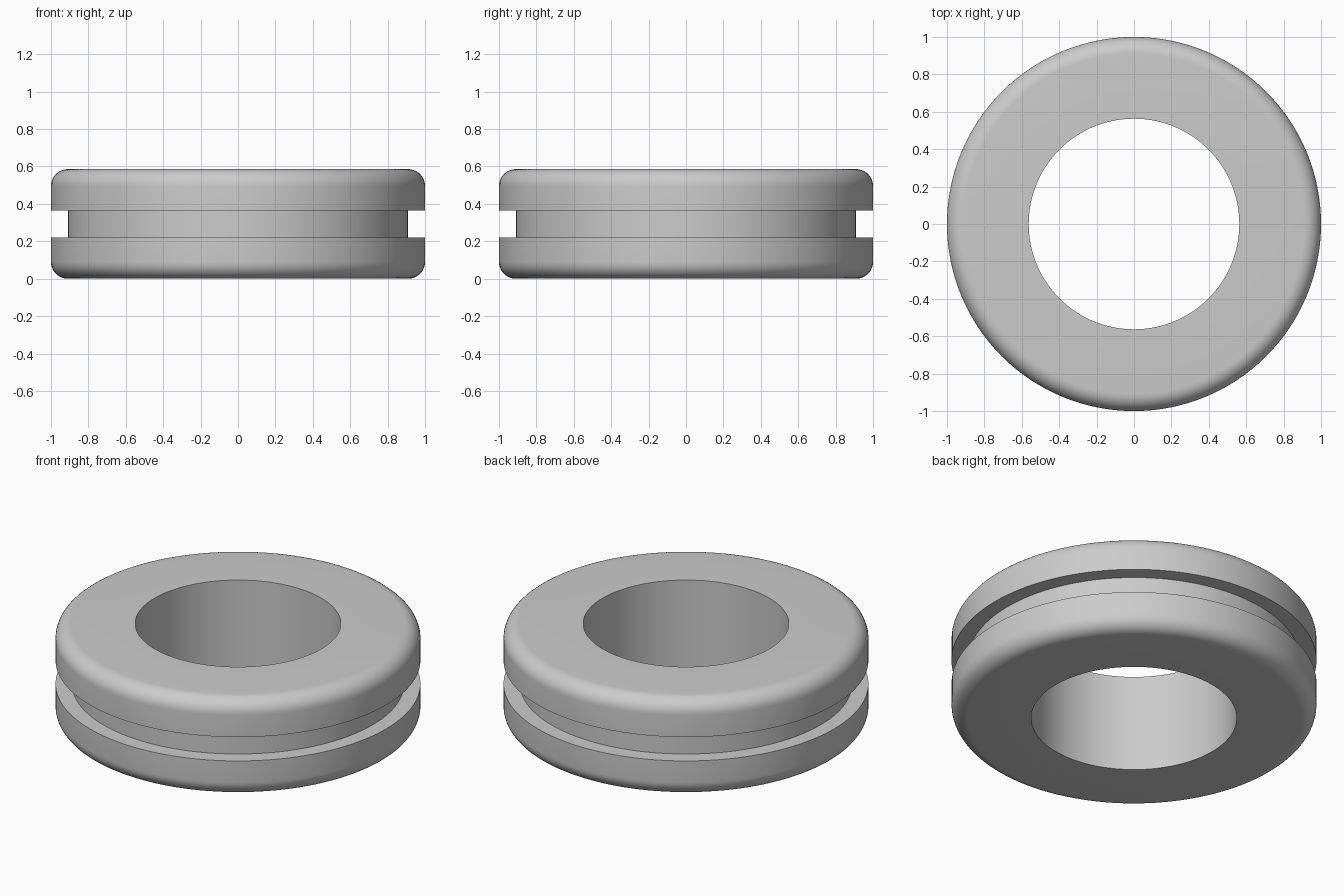
import bpy
import bmesh
from math import cos, sin, pi, radians

# Remove the default cube
cube = bpy.data.objects.get("Cube")
if cube:
    bpy.data.objects.remove(cube, do_unlink=True)

HEIGHT = 0.586
OUTER, GROOVE, BORE = 1.0, 0.91, 0.563
GROOVE_HALF = 0.072
FILLET = 0.09
SEGMENTS, FILLET_STEPS = 128, 10

# Rubber material
rubber = bpy.data.materials.new("grey rubber")
rubber.use_nodes = True
colour = (0.6, 0.6, 0.6, 1)
rubber.diffuse_color = colour
rubber.node_tree.nodes["Principled BSDF"].inputs["Base Color"].default_value = colour

# Upper half of the section: groove floor, groove wall, rim, rounded edge, top, bore
mid = HEIGHT / 2
upper = [(GROOVE, GROOVE_HALF), (OUTER, GROOVE_HALF)]
for i in range(FILLET_STEPS + 1):
    a = pi / 2 * i / FILLET_STEPS
    upper.append((OUTER - FILLET + FILLET * cos(a), mid - FILLET + FILLET * sin(a)))
upper.append((BORE, mid))

# Mirror it into a closed section
section = upper + [(r, -z) for r, z in reversed(upper)]

# Revolve the section around z
bm = bmesh.new()
rings = []
for s in range(SEGMENTS):
    t = 2 * pi * s / SEGMENTS
    rings.append([bm.verts.new((r * cos(t), r * sin(t), mid + z)) for r, z in section])
count = len(section)
for s in range(SEGMENTS):
    a, b = rings[s], rings[(s + 1) % SEGMENTS]
    for i in range(count):
        j = (i + 1) % count
        bm.faces.new((a[i], b[i], b[j], a[j]))
bmesh.ops.recalc_face_normals(bm, faces=bm.faces)

mesh = bpy.data.meshes.new("grommet_ring")
bm.to_mesh(mesh)
bm.free()
mesh.materials.append(rubber)
ring = bpy.data.objects.new("grommet_ring", mesh)
bpy.context.collection.objects.link(ring)

# Smooth curves, sharp rims
bpy.ops.object.select_all(action="DESELECT")
ring.select_set(True)
bpy.context.view_layer.objects.active = ring
bpy.ops.object.shade_smooth_by_angle(angle=radians(30))
